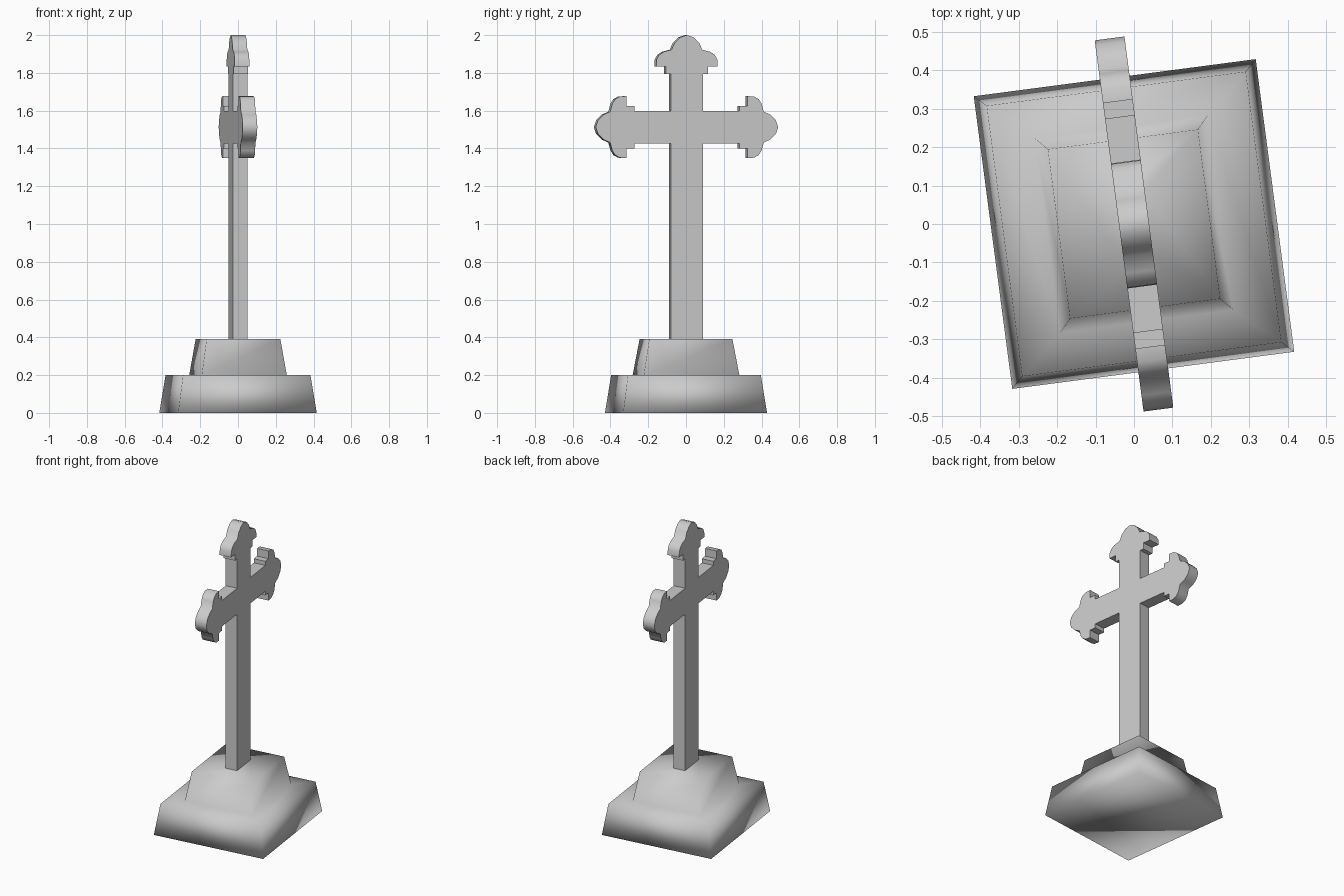
import bpy, bmesh, math
from mathutils import Vector, Matrix

cube = bpy.data.objects.get("Cube")
if cube:
    bpy.data.objects.remove(cube, do_unlink=True)

stone = bpy.data.materials.new("grey stone")
stone.use_nodes = True
GREY = (0.6, 0.6, 0.6, 1)
stone.diffuse_color = GREY
stone.node_tree.nodes["Principled BSDF"].inputs["Base Color"].default_value = GREY

TURN = math.radians(7.5)
POST = 0.086       # half width of the post and arms
DEPTH = 0.039      # half thickness of the cross
HUB = 1.513        # height of the crossing
TOP = 0.39         # top of the base


def finish(bm, name):
    bmesh.ops.recalc_face_normals(bm, faces=bm.faces)
    mesh = bpy.data.meshes.new(name)
    bm.to_mesh(mesh)
    bm.free()
    mesh.materials.append(stone)
    obj = bpy.data.objects.new(name, mesh)
    bpy.context.collection.objects.link(obj)
    obj.rotation_euler.z = TURN
    bpy.ops.object.select_all(action="DESELECT")
    obj.select_set(True)
    bpy.context.view_layer.objects.active = obj
    return obj


# Stepped base: tapered tiers lofted from rectangles (half x, half y, z),
# closing inside the foot of the post
bm = bmesh.new()
rings = []
for hx, hy, z in [(0.37, 0.384, 0), (0.34, 0.355, 0.2), (0.227, 0.255, 0.2),
                  (0.197, 0.222, TOP), (DEPTH - 0.002, POST - 0.002, TOP),
                  (DEPTH - 0.002, POST - 0.002, TOP + 0.1)]:
    rings.append([bm.verts.new((sx * hx, sy * hy, z))
                  for sx, sy in [(-1, -1), (1, -1), (1, 1), (-1, 1)]])
for low, high in zip(rings, rings[1:]):
    for i in range(4):
        j = (i + 1) % 4
        bm.faces.new((low[i], low[j], high[j], high[i]))
bm.faces.new(rings[0])
bm.faces.new(rings[-1])
finish(bm, "stepped_base")
bpy.ops.object.shade_smooth()

# Cross: one half of a stepped, lobed arm end as (offset, distance from hub)
half = [(POST, POST), (POST, 0.28), (0.113, 0.28), (0.113, 0.322), (0.164, 0.322),
        (0.162, 0.358), (0.148, 0.383), (0.125, 0.398), (0.082, 0.41),
        (0.066, 0.445), (0.036, 0.475), (0, 0.487)]
arm = half + [(-a, d) for a, d in reversed(half[1:-1])]

# Repeat the arm end to the right, top and left, then drop the post to the base
outline = []
for angle in (-90, 0, 90):
    spin = Matrix.Rotation(math.radians(angle), 2)
    outline += [spin @ Vector(p) for p in arm]
outline += [Vector((-POST, -POST)), Vector((-POST, TOP - HUB)), Vector((POST, TOP - HUB))]

bm = bmesh.new()
face = bm.faces.new([bm.verts.new((-DEPTH, p.x, HUB + p.y)) for p in outline])
made = bmesh.ops.extrude_face_region(bm, geom=[face])["geom"]
bmesh.ops.translate(bm, vec=(2 * DEPTH, 0, 0),
                    verts=[g for g in made if isinstance(g, bmesh.types.BMVert)])
finish(bm, "cross")
bpy.ops.object.shade_smooth_by_angle(angle=math.radians(50))
